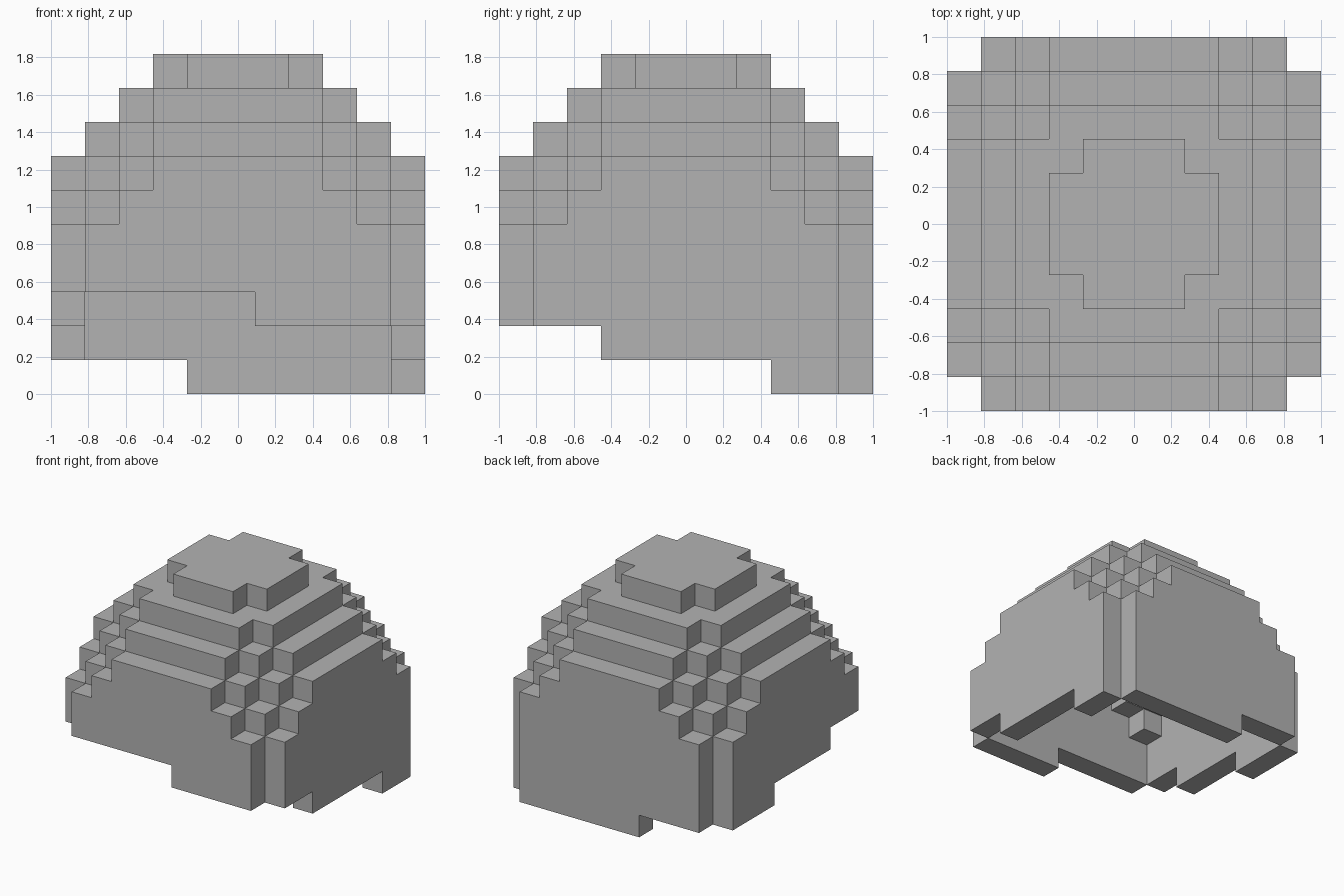
import bpy
import bmesh
from mathutils import Vector

cube = bpy.data.objects.get("Cube")
if cube:
    bpy.data.objects.remove(cube, do_unlink=True)

EDGE = 5                      # outermost block index on each side
UNIT = 2 / (2 * EDGE + 1)     # size of one block

grey = bpy.data.materials.new("stone_grey")
grey.use_nodes = True
colour = (0.45, 0.45, 0.45, 1)
grey.diffuse_color = colour
grey.node_tree.nodes["Principled BSDF"].inputs["Base Color"].default_value = colour


def column_top(x, y):
    """Stepped dome height, in blocks, with clipped corners."""
    far, near = max(abs(x), abs(y)), min(abs(x), abs(y))
    if far == near == 2:
        return 9
    return min(10, 12 - far - max(0, near - 2))


def wall_bottom(x, y):
    """The lower rim winds down in steps around the four walls."""
    if y == -EDGE:
        return 3 if x <= 0 else 2
    if x == EDGE:
        return 2 if y <= -3 else 1 if y <= 2 else 0
    if y == EDGE:
        return 0 if x >= -1 else 1
    return 1 if y >= 2 else 2 if y >= -2 else 3


# Hollow shell one block thick: four walls and a stepped roof
walls, roof = set(), set()
span = range(-EDGE, EDGE + 1)
for x in span:
    for y in span:
        if abs(x) == abs(y) == EDGE:
            continue
        top = column_top(x, y)
        if max(abs(x), abs(y)) == EDGE:
            walls |= {(x, y, z) for z in range(wall_bottom(x, y), top)}
        else:
            roof.add((x, y, top - 1))
solid = walls | roof


def build_blocks(name, cells):
    """Mesh the exposed block sides only."""
    bm = bmesh.new()
    verts = {}

    def corner(p):
        key = tuple(round(2 * c) for c in p)
        if key not in verts:
            verts[key] = bm.verts.new(p * UNIT)
        return verts[key]

    for cell in sorted(cells):
        centre = Vector(cell) + Vector((0, 0, 0.5))
        for axis in range(3):
            for side in (-1, 1):
                beside = list(cell)
                beside[axis] += side
                if tuple(beside) in solid:
                    continue
                n, u, v = Vector(), Vector(), Vector()
                n[axis] = side / 2
                u[(axis + 1) % 3] = 0.5
                v[(axis + 2) % 3] = side / 2
                bm.faces.new([corner(centre + n + d)
                              for d in (-u - v, u - v, u + v, v - u)])
    mesh = bpy.data.meshes.new(name)
    bm.to_mesh(mesh)
    bm.free()
    mesh.materials.append(grey)
    obj = bpy.data.objects.new(name, mesh)
    bpy.context.collection.objects.link(obj)


build_blocks("shell_walls", walls)
build_blocks("stepped_roof", roof)
